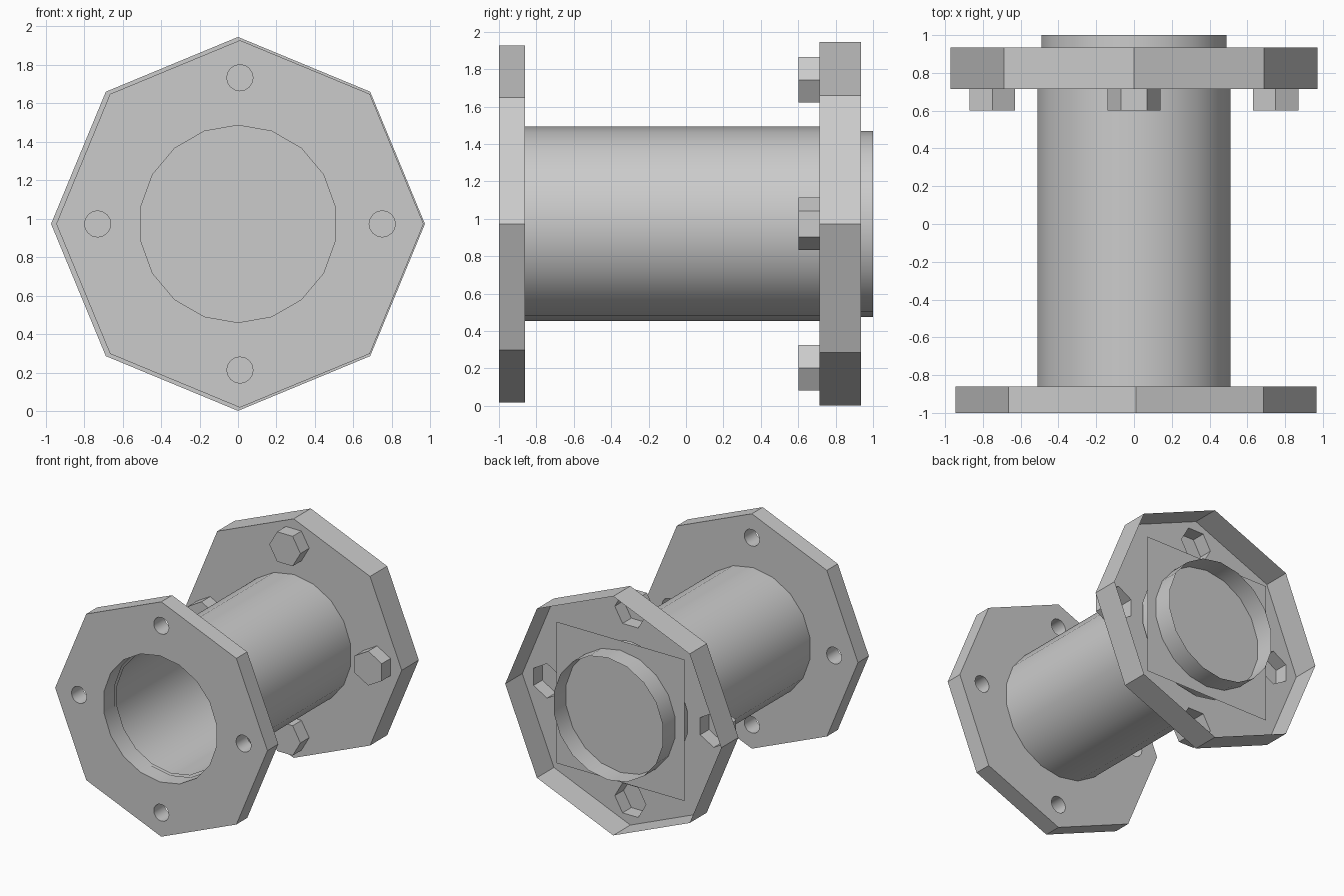
import bpy, bmesh
from math import sin, cos, pi, radians

# Remove the default object
if "Cube" in bpy.data.objects:
    bpy.data.objects.remove(bpy.data.objects["Cube"], do_unlink=True)

CZ = 0.973          # height of the pipe axis
SIDES = 18          # sides of the pipe

grey = bpy.data.materials.new("plain_grey")
grey.use_nodes = True
grey.diffuse_color = (0.6, 0.6, 0.6, 1)
grey.node_tree.nodes["Principled BSDF"].inputs["Base Color"].default_value = (0.6, 0.6, 0.6, 1)


def ring(bm, n, r, y, x=0.0, z=CZ, phase=pi / 2):
    """Closed polygon loop facing along y."""
    vs = [bm.verts.new((x + r * cos(phase + 2 * pi * i / n), y,
                        z + r * sin(phase + 2 * pi * i / n))) for i in range(n)]
    for i in range(n):
        bm.edges.new((vs[i], vs[(i + 1) % n]))
    return vs


def wall(bm, a, b):
    """Join two matching loops with quads."""
    n = len(a)
    for i in range(n):
        j = (i + 1) % n
        bm.faces.new((a[i], a[j], b[j], b[i]))


def plate(bm, loops):
    """Fill an outline, leaving the inner loops as holes."""
    edges = [bm.edges.get((l[i], l[(i + 1) % len(l)])) for l in loops for i in range(len(l))]
    bmesh.ops.triangle_fill(bm, edges=edges, use_beauty=True, use_dissolve=False)


def finish(bm, name):
    bmesh.ops.recalc_face_normals(bm, faces=bm.faces[:])
    mesh = bpy.data.meshes.new(name)
    bm.to_mesh(mesh)
    bm.free()
    mesh.materials.append(grey)
    obj = bpy.data.objects.new(name, mesh)
    bpy.context.collection.objects.link(obj)
    bpy.ops.object.select_all(action='DESELECT')
    obj.select_set(True)
    bpy.context.view_layer.objects.active = obj
    bpy.ops.object.shade_smooth_by_angle(angle=radians(30))
    return obj


def spots(dx, dz, x0=0.0):
    """Four bolt places: position and the phase that aims a hexagon."""
    return [(x0 + dx, CZ, pi / 2), (x0 - dx, CZ, pi / 2),
            (x0, CZ + dz, 0), (x0, CZ - dz, 0)]


# Front flange: solid octagon with bore and four bolt holes
bm = bmesh.new()
ends = []
for y in (-1.0, -0.86):
    loops = [ring(bm, 8, 0.955, y, x=0.01), ring(bm, SIDES, 0.513, y)]
    loops += [ring(bm, 16, 0.068, y, x, z) for x, z, p in spots(0.74, 0.76, 0.01)]
    ends.append(loops)
for a, b in zip(*ends):
    wall(bm, a, b)
for loops in ends:
    plate(bm, loops)
finish(bm, "front_flange")

# Back flange: octagonal tray, open at the back
bm = bmesh.new()
rim = ring(bm, 8, 0.972, 0.935)
base = ring(bm, 8, 0.972, 0.715)
wall(bm, rim, base)
holes = [ring(bm, SIDES, 0.52, 0.715)]
holes += [ring(bm, 6, 0.14, 0.715, x, z, p) for x, z, p in spots(0.75, 0.77)]
plate(bm, [base] + holes)
finish(bm, "back_flange")

# Bolt heads: hexagons hollow from behind
for k, (x, z, p) in enumerate(spots(0.75, 0.77)):
    bm = bmesh.new()
    head = ring(bm, 6, 0.14, 0.602, x, z, p)
    wall(bm, head, ring(bm, 6, 0.14, 0.715, x, z, p))
    bm.faces.new(head)
    finish(bm, f"bolt_head_{k + 1}")

# Pipe body and the thinner inner tube that sticks out at the back
for name, r, y0, y1 in (("pipe_body", 0.52, -0.86, 0.715),
                        ("inner_tube", 0.497, -0.86, 1.0)):
    bm = bmesh.new()
    wall(bm, ring(bm, SIDES, r, y0), ring(bm, SIDES, r, y1))
    finish(bm, name)

# Square panel that closes the tube inside the tray
bm = bmesh.new()
bm.faces.new(ring(bm, 4, 0.575 * 2 ** 0.5, 0.84, phase=pi / 4))
finish(bm, "closing_panel")
